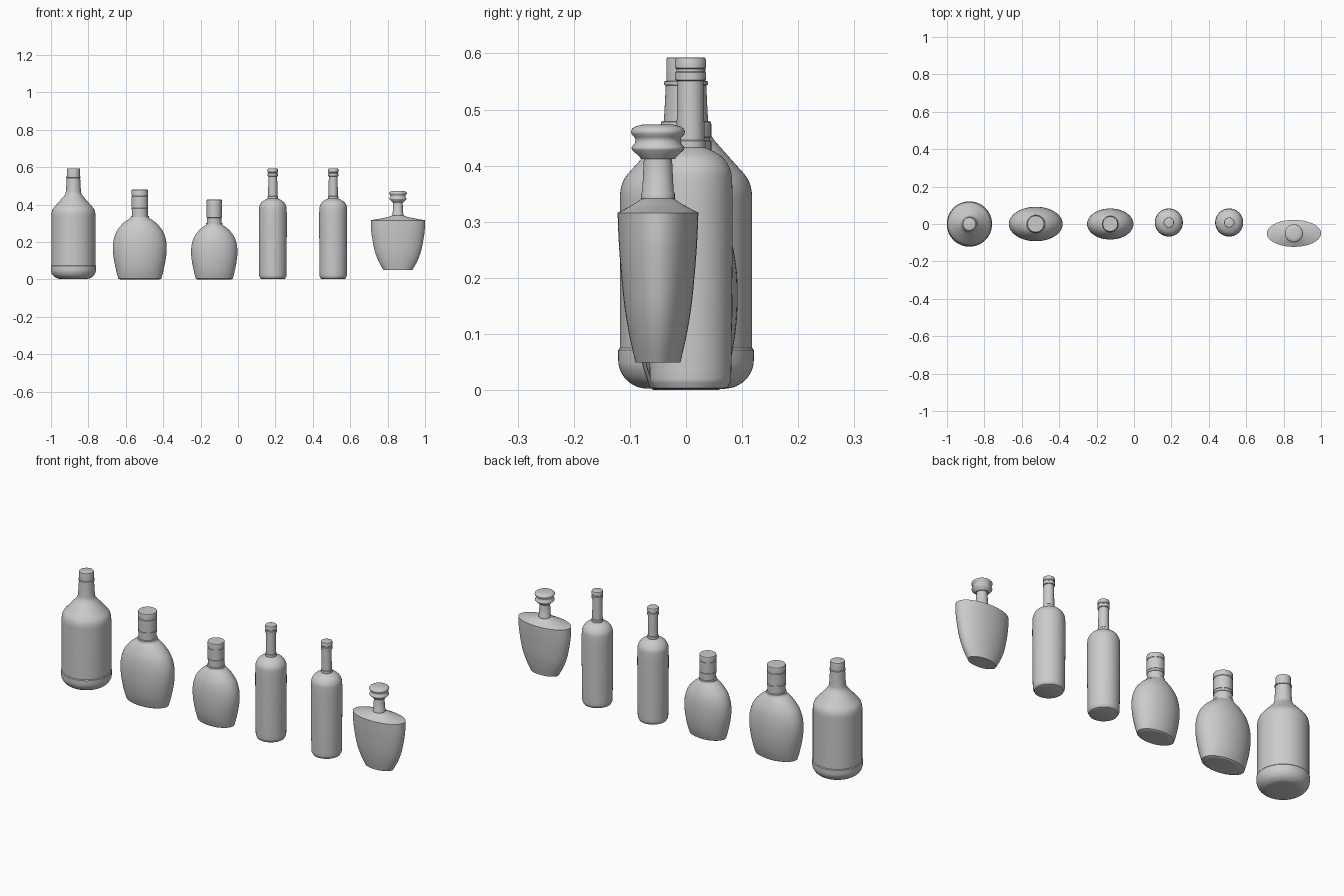
import bpy, bmesh, math

SEG = 64


def smooth_sections(pts, n=5):
    # Catmull-Rom through the section list
    out = []
    for i in range(len(pts) - 1):
        a, b, c, d = pts[max(i - 1, 0)], pts[i], pts[i + 1], pts[min(i + 2, len(pts) - 1)]
        for k in range(n):
            t = k / n
            out.append(tuple(0.5 * (2 * q + (r - p) * t + (2 * p - 5 * q + 4 * r - s) * t * t
                                    + (3 * q - p - 3 * r + s) * t ** 3)
                             for p, q, r, s in zip(a, b, c, d)))
    return out + [pts[-1]]


def loft(name, x, y, sections, scale=(1, 1, 1), angle=30):
    """Stack of ellipses (z, rx, ry), or circles (z, r), capped at both ends."""
    bm = bmesh.new()
    rings = []
    for s in sections:
        z, rx, ry = s[0], s[1], s[-1]
        rings.append([bm.verts.new((rx * scale[0] * math.cos(2 * math.pi * i / SEG),
                                    ry * scale[1] * math.sin(2 * math.pi * i / SEG),
                                    z * scale[2])) for i in range(SEG)])
    for lo, hi in zip(rings, rings[1:]):
        for i in range(SEG):
            j = (i + 1) % SEG
            bm.faces.new((lo[i], lo[j], hi[j], hi[i]))
    bm.faces.new(rings[0][::-1])
    bm.faces.new(rings[-1])
    mesh = bpy.data.meshes.new(name)
    bm.to_mesh(mesh)
    bm.free()
    obj = bpy.data.objects.new(name, mesh)
    obj.location = (x, y, 0)
    bpy.context.collection.objects.link(obj)
    bpy.context.view_layer.objects.active = obj
    bpy.ops.object.select_all(action='DESELECT')
    obj.select_set(True)
    bpy.ops.object.shade_smooth_by_angle(angle=math.radians(angle))
    return obj


# Large round jug bottle: rounded heel, body, sloped shoulder, neck
heel = smooth_sections([(.003, .075), (.007, .09), (.02, .108), (.04, .119), (.06, .121), (.071, .121)], 4)
shoulder = smooth_sections([(.33, .118), (.355, .117), (.378, .109), (.405, .086), (.43, .064),
                            (.452, .046), (.475, .040), (.545, .036)], 4)
loft("jug_bottle_body", -.88, 0, heel + [(.075, .118)] + shoulder)
loft("jug_bottle_cap", -.88, 0, [(.543, .036), (.544, .039), (.550, .039), (.551, .035),
                                 (.588, .035), (.592, .034), (.593, .032)])

# Two flattened egg-shaped flasks
flask = [(0, .105, .058)] + smooth_sections(
    [(.004, .115, .064), (.05, .127, .079), (.11, .139, .089), (.165, .144, .092), (.215, .139, .09),
     (.26, .122, .082), (.295, .094, .068), (.315, .07, .057), (.325, .054, .05), (.333, .048, .048)])
flask_neck = [(.328, .046), (.33, .048), (.338, .048), (.340, .043), (.372, .043)]
flask_cap = [(.370, .043), (.371, .045), (.380, .045), (.381, .043), (.384, .043), (.385, .045),
             (.444, .045), (.445, .043), (.450, .043), (.451, .045), (.474, .045), (.478, .044), (.48, .041)]
for label, x, body_scale, neck_scale in (("large", -.525, (1, 1, 1), (1, 1, 1)),
                                         ("small", -.127, (.86, .90, .89), (.9, .9, .89))):
    loft(label + "_flask_body", x, 0, flask, body_scale)
    loft(label + "_flask_neck", x, 0, flask_neck, neck_scale)
    loft(label + "_flask_cap", x, 0, flask_cap, neck_scale)

# Two tall slim bottles
slim = [(.002, .062), (.004, .066), (.012, .070), (.016, .072)] + smooth_sections(
    [(.02, .0725), (.15, .074), (.30, .075), (.375, .074), (.398, .069), (.415, .057),
     (.425, .042), (.432, .027)])
slim_neck = [(.430, .027), (.444, .027), (.446, .025), (.552, .0235)]
slim_cap = [(.551, .024), (.553, .0275), (.566, .0275), (.568, .025), (.572, .025), (.574, .0275),
            (.588, .0275), (.592, .026), (.593, .023)]
for label, x in (("left", .186), ("right", .509)):
    loft(label + "_slim_body", x, .008, slim)
    loft(label + "_slim_neck", x, .008, slim_neck)
    loft(label + "_slim_cap", x, .008, slim_cap)

# Flat tapered decanter with a spool-shaped stopper
decanter = smooth_sections([(.049, .077, .040), (.10, .105, .0515), (.16, .126, .061),
                            (.25, .142, .069), (.316, .145, .072)])
decanter += [(.325, .093, .055), (.334, .051, .039), (.342, .029, .028)]
loft("decanter_body", .855, -.05, decanter)
loft("decanter_neck", .855, -.05, [(.338, .028), (.341, .030), (.350, .030), (.354, .028), (.414, .025)])
loft("decanter_stopper", .855, -.05,
     [(.412, .030), (.416, .033), (.428, .046), (.431, .047), (.434, .046), (.440, .041), (.446, .040),
      (.451, .042), (.456, .047), (.461, .048), (.466, .046), (.470, .040), (.473, .028)], angle=40)
